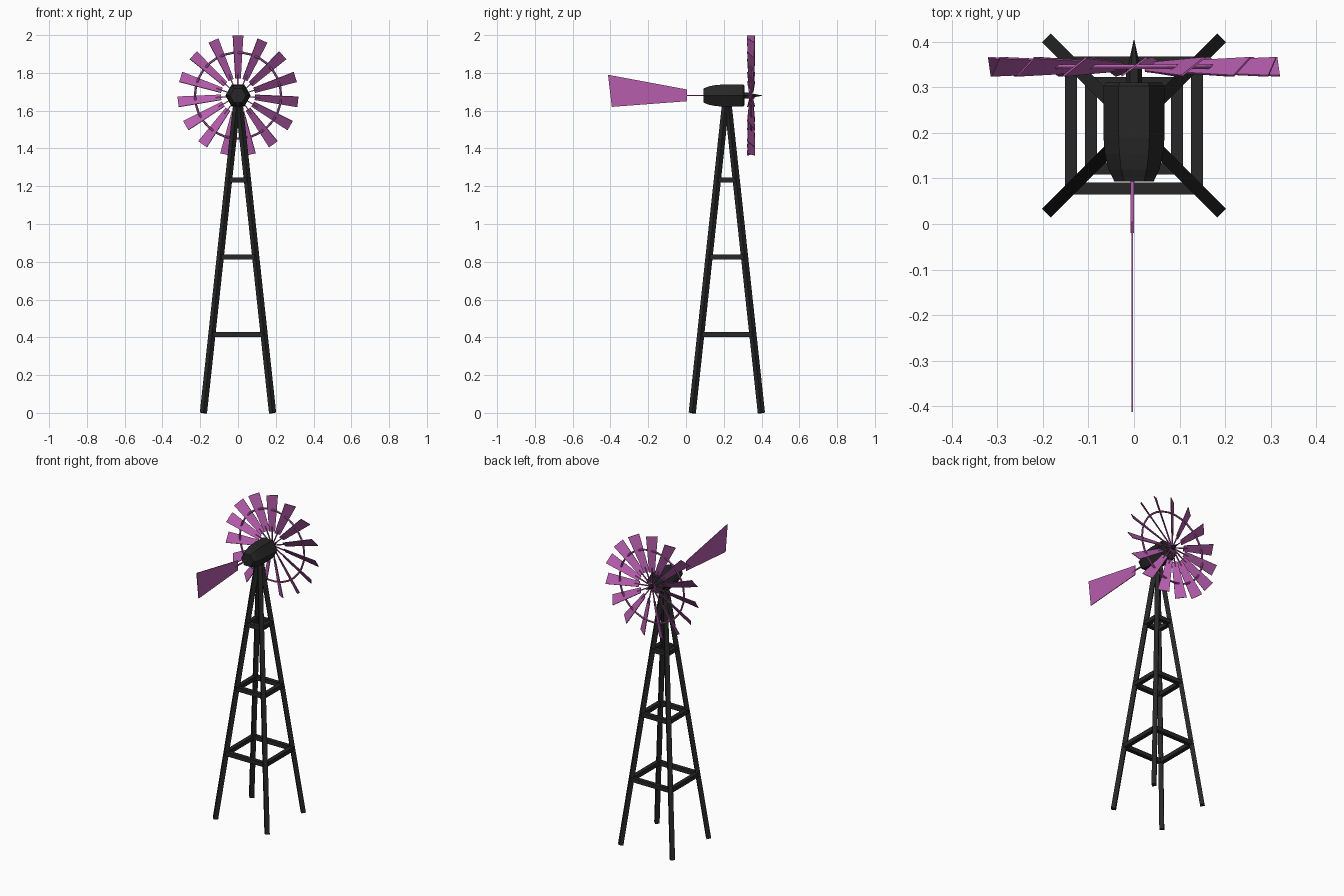
import bpy, bmesh
from math import sin, cos, pi, radians
from mathutils import Vector, Matrix

if "Cube" in bpy.data.objects:
    bpy.data.objects.remove(bpy.data.objects["Cube"])

CY, HZ = 0.216, 1.68          # tower centre in y, axle height
WY, BLADES = 0.345, 15        # wheel plane and blade count


def material(name, rgb):
    m = bpy.data.materials.new(name)
    m.diffuse_color = (*rgb, 1)
    m.use_nodes = True
    m.node_tree.nodes["Principled BSDF"].inputs["Base Color"].default_value = m.diffuse_color
    return m


PURPLE = material("purple", (0.47, 0.11, 0.42))
DARK = material("dark", (0.02, 0.02, 0.02))


def finish(bm, name, mat):
    bmesh.ops.recalc_face_normals(bm, faces=bm.faces[:])
    me = bpy.data.meshes.new(name)
    bm.to_mesh(me)
    bm.free()
    me.materials.append(mat)
    ob = bpy.data.objects.new(name, me)
    bpy.context.collection.objects.link(ob)
    return ob


def loft(bm, rings):
    """Skin a list of equal-sized point loops and cap both ends."""
    loops = [[bm.verts.new(p) for p in r] for r in rings]
    n = len(loops[0])
    for a, b in zip(loops, loops[1:]):
        for i in range(n):
            j = (i + 1) % n
            bm.faces.new((a[i], a[j], b[j], b[i]))
    bm.faces.new(loops[0])
    bm.faces.new(loops[-1])


def turned(name, profile, sides, mat):
    """Solid of (y, radius) stations around the axle."""
    bm = bmesh.new()
    loft(bm, [[(r * cos(2 * pi * i / sides), y, HZ + r * sin(2 * pi * i / sides))
               for i in range(sides)] for y, r in profile])
    return finish(bm, name, mat)


def beam(name, a, b, width, side, mat):
    """Square bar from a to b, one pair of faces square to 'side'."""
    a, b = Vector(a), Vector(b)
    d = (b - a).normalized()
    u = Vector(side).normalized()
    v = d.cross(u).normalized()
    h = width / 2
    bm = bmesh.new()
    loft(bm, [[p + u * h * s + v * h * t for s, t in ((1, 1), (-1, 1), (-1, -1), (1, -1))]
              for p in (a, b)])
    return finish(bm, name, mat)


# Tower: four leaning legs
FOOT, TOP, TOP_Z = 0.183, 0.005, 1.65
corners = [(1, 1), (-1, 1), (-1, -1), (1, -1)]
for i, (sx, sy) in enumerate(corners):
    beam(f"leg_{i}", (sx * FOOT, CY + sy * FOOT, 0), (sx * TOP, CY + sy * TOP, TOP_Z),
         0.027, (-sy, sx, 0), DARK)

# Tower: three square frames of crossbars
for k, z in enumerate((0.415, 0.825, 1.232)):
    r = FOOT + (TOP - FOOT) * z / TOP_Z
    for i in range(4):
        (ax, ay), (bx, by) = corners[i], corners[(i + 1) % 4]
        beam(f"crossbar_{k}_{i}", (ax * r, CY + ay * r, z), (bx * r, CY + by * r, z),
             0.026, (0, 0, 1), DARK)

# Gearbox, axle and pointed hub
turned("gearbox", [(0.093, 0.043), (0.12, 0.056), (0.155, 0.064), (0.19, 0.067),
                   (0.303, 0.067), (0.311, 0.06)], 6, DARK)
turned("axle", [(0.30, 0.018), (0.35, 0.018)], 6, DARK)
turned("hub_spike", [(0.348, 0.013), (0.404, 0.0008)], 6, DARK)

# Tail rod and vane
beam("tail_rod", (-0.004, 0.10, HZ), (-0.004, -0.02, HZ), 0.007, (0, 0, 1), PURPLE)
bm = bmesh.new()
vane = [(0.005, 1.65), (0.005, 1.712), (-0.413, 1.79), (-0.393, 1.62)]
loft(bm, [[(x, y, z) for y, z in vane] for x in (-0.006, -0.002)])
finish(bm, "tail_vane", PURPLE)

# Wheel: pitched tapered blades on thin spokes
PITCH = radians(36)
chord = Vector((cos(PITCH), sin(PITCH), 0))
normal = Vector((-sin(PITCH), cos(PITCH), 0))
for i in range(BLADES):
    turn = Matrix.Translation((0, WY, HZ)) @ Matrix.Rotation(2 * pi * i / BLADES, 4, 'Y')
    outline = [(-0.017, 0.09), (0.017, 0.09), (0.034, 0.319), (-0.034, 0.319)]
    bm = bmesh.new()
    loft(bm, [[turn @ (chord * w + normal * t + Vector((0, 0, r))) for w, r in outline]
              for t in (-0.002, 0.002)])
    finish(bm, f"blade_{i}", PURPLE)
    beam(f"spoke_{i}", turn @ Vector((0, 0, 0.005)), turn @ Vector((0, 0, 0.12)),
         0.006, (0, 1, 0), PURPLE)

# Wheel: ring tying the blades together
bpy.ops.mesh.primitive_torus_add(major_segments=30, minor_segments=6, major_radius=0.228,
                                 minor_radius=0.006, location=(0, WY, HZ),
                                 rotation=(pi / 2, 0, 0))
ring = bpy.context.object
ring.name = "wheel_ring"
ring.data.materials.append(PURPLE)
